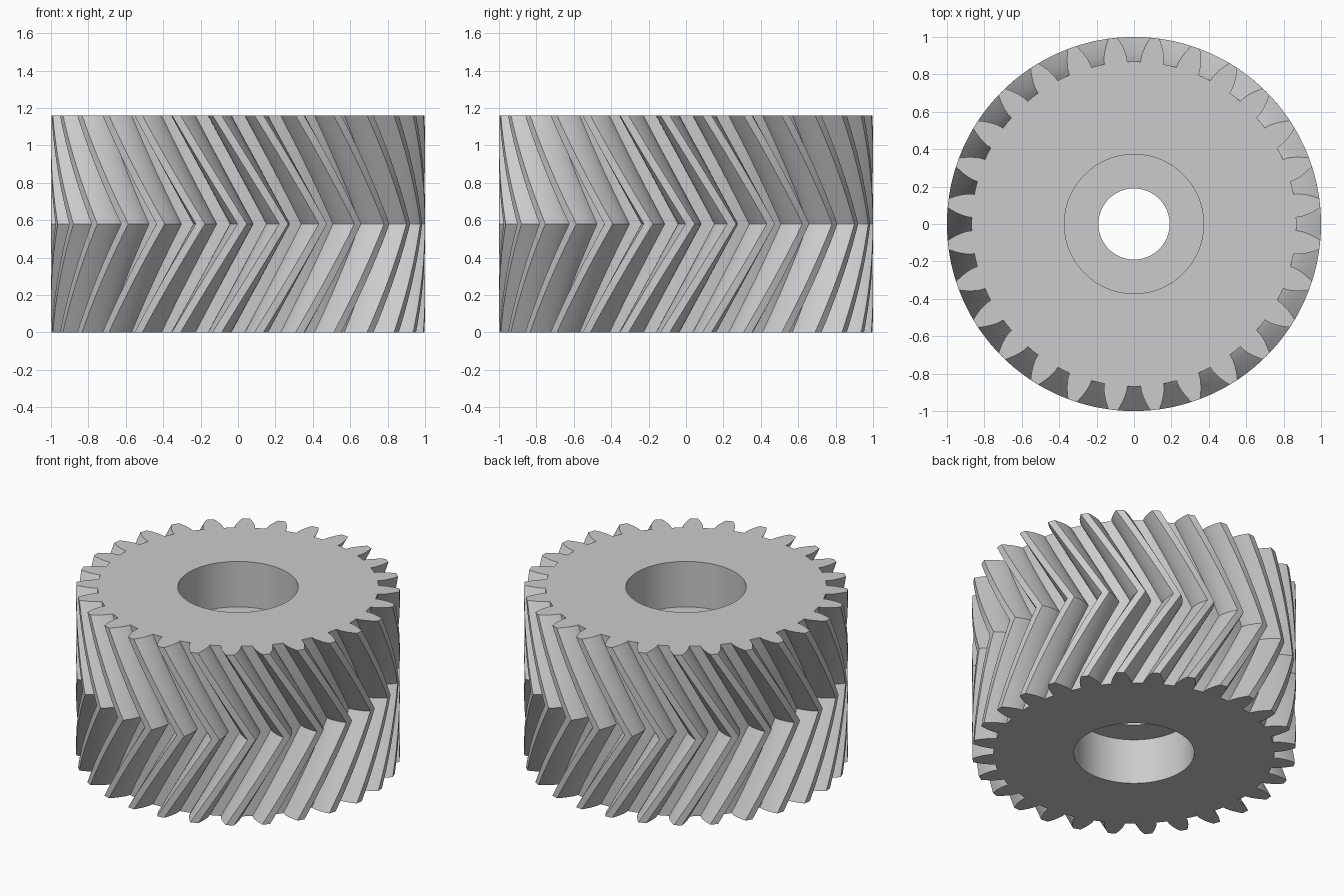
import bpy
import bmesh
from math import acos, cos, sin, tan, pi, radians

cube = bpy.data.objects.get("Cube")
if cube:
    bpy.data.objects.remove(cube, do_unlink=True)

# Main dimensions
TEETH = 28
R_TIP, R_PITCH, R_ROOT = 1.0, 0.933, 0.868
HEIGHT = 1.16
R_RECESS, R_BORE, RECESS_DEPTH = 0.372, 0.19, 0.31
PRESSURE = radians(20)
R_BASE = R_PITCH * cos(PRESSURE)
TWIST = HEIGHT / 2 * tan(radians(30)) / R_PITCH
LAYERS = 24
FLANK = 7
PITCH = 2 * pi / TEETH


def involute(a):
    return tan(a) - a


def half_tooth(r):
    """Half the angular thickness of a tooth at radius r."""
    a = acos(min(1, R_BASE / r))
    return PITCH / 4 + involute(PRESSURE) - involute(a)


def tooth_profile():
    """One pitch as (radius, angle): root, rising flank, tip, falling flank."""
    radii = [R_ROOT + (R_TIP - R_ROOT) * i / FLANK for i in range(FLANK + 1)]
    rise = [(r, -half_tooth(r)) for r in radii]
    fall = [(r, -a) for r, a in reversed(rise)]
    return [(R_ROOT, -PITCH / 2)] + rise + [(R_TIP, 0)] + fall


profile = [(r, a + (k + 0.5) * PITCH)
           for k in range(TEETH) for r, a in tooth_profile()]
bm = bmesh.new()


def ring(z, radius=None, turn=0):
    """Toothed ring, or a plain circle when a radius is given."""
    return [bm.verts.new(((radius or r) * cos(a + turn),
                          (radius or r) * sin(a + turn), z))
            for r, a in profile]


# Toothed outside, twisting one way up to mid height and then back
rings = []
for i in range(LAYERS + 1):
    t = i / LAYERS
    rings.append(ring(HEIGHT * t, turn=TWIST * (1 - abs(2 * t - 1))))

# Recess on top, through bore, recess underneath
top_floor, low_floor = HEIGHT - RECESS_DEPTH, RECESS_DEPTH
for z, r in ((HEIGHT, R_RECESS), (top_floor, R_RECESS), (top_floor, R_BORE),
             (low_floor, R_BORE), (low_floor, R_RECESS), (0, R_RECESS)):
    rings.append(ring(z, r))

# Skin the closed sequence of rings
n = len(profile)
for lower, upper in zip(rings, rings[1:] + rings[:1]):
    for i in range(n):
        j = (i + 1) % n
        bm.faces.new((lower[i], lower[j], upper[j], upper[i]))
bmesh.ops.recalc_face_normals(bm, faces=bm.faces)

mesh = bpy.data.meshes.new("herringbone_gear")
bm.to_mesh(mesh)
bm.free()
gear = bpy.data.objects.new("herringbone_gear", mesh)
bpy.context.collection.objects.link(gear)

# Plain grey metal
grey = bpy.data.materials.new("light_grey")
grey.use_nodes = True
colour = (0.6, 0.6, 0.6, 1)
grey.diffuse_color = colour
grey.node_tree.nodes["Principled BSDF"].inputs["Base Color"].default_value = colour
mesh.materials.append(grey)

# Smooth flanks and bore, crisp tooth edges
bpy.ops.object.select_all(action="DESELECT")
gear.select_set(True)
bpy.context.view_layer.objects.active = gear
bpy.ops.object.shade_smooth_by_angle(angle=radians(30))
